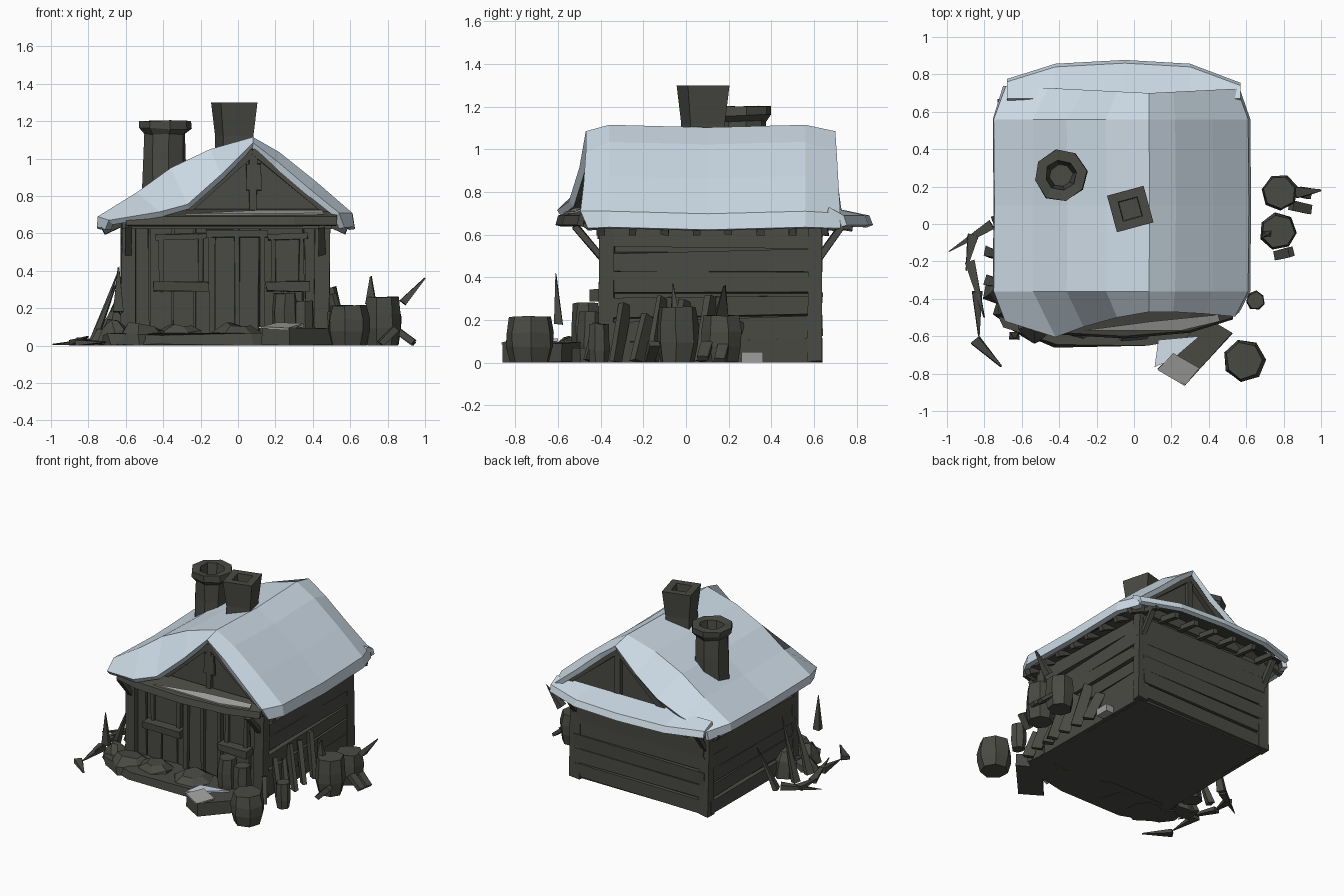
import bpy, bmesh, math, random
from mathutils import Vector, Matrix

random.seed(4)
if "Cube" in bpy.data.objects:
    bpy.data.objects.remove(bpy.data.objects["Cube"])


def material(name, r, g, b):
    m = bpy.data.materials.new(name)
    m.use_nodes = True
    m.diffuse_color = (r, g, b, 1)
    m.node_tree.nodes["Principled BSDF"].inputs["Base Color"].default_value = (r, g, b, 1)
    return m


WOOD = material("dark_timber", 0.068, 0.069, 0.058)
SNOW = material("pale_snow", 0.61, 0.71, 0.79)
ICE = material("grey_frost", 0.34, 0.34, 0.33)


def finish(name, bm, *mats, jitter=0.0, fix=True):
    for v in bm.verts:
        v.co += Vector([random.uniform(-jitter, jitter) for _ in range(3)])
        v.co.z = max(v.co.z, 0)
    if fix:
        bmesh.ops.recalc_face_normals(bm, faces=bm.faces)
    mesh = bpy.data.meshes.new(name)
    bm.to_mesh(mesh)
    bm.free()
    ob = bpy.data.objects.new(name, mesh)
    bpy.context.collection.objects.link(ob)
    for m in mats:
        mesh.materials.append(m)
    return ob


def box(name, lo, hi, jitter=0.0):
    """Timber box between two corners."""
    bm = bmesh.new()
    lo, hi = Vector(lo), Vector(hi)
    bmesh.ops.create_cube(bm, size=1, matrix=Matrix.Translation((lo + hi) / 2)
                          @ Matrix.Diagonal((*(hi - lo), 1)))
    return finish(name, bm, WOOD, jitter=jitter)


def beam(name, p, q, w, t, taper=1.0, jitter=0.004, mat=WOOD):
    """Rectangular bar from p to q, optionally narrowing towards q."""
    bm = bmesh.new()
    p, q = Vector(p), Vector(q)
    d = q - p
    bmesh.ops.create_cube(bm, size=1)
    for v in bm.verts:
        s = taper if v.co.z > 0 else 1
        v.co = Vector((v.co.x * w * s, v.co.y * t * s, v.co.z * d.length))
    bm.transform(Matrix.Translation((p + q) / 2) @ d.to_track_quat('Z', 'Y').to_matrix().to_4x4())
    return finish(name, bm, mat, jitter=jitter)


def lathe(name, x, y, profile, sides, turn=0.0, jitter=0.0):
    """Faceted turned shape, closed at both ends."""
    bm = bmesh.new()
    rings = []
    for r, z in profile:
        angles = [turn + math.tau * i / sides for i in range(sides)]
        rings.append([bm.verts.new((x + r * math.cos(a), y + r * math.sin(a), z)) for a in angles])
    for a, b in zip(rings, rings[1:]):
        for i in range(sides):
            j = (i + 1) % sides
            bm.faces.new((a[i], a[j], b[j], b[i]))
    bm.faces.new(rings[0])
    bm.faces.new(rings[-1])
    return finish(name, bm, WOOD, jitter=jitter)


def prism(name, base, offset, mat=WOOD, jitter=0.0):
    """Polygon extruded along an offset."""
    bm = bmesh.new()
    face = bm.faces.new([bm.verts.new(p) for p in base])
    new = bmesh.ops.extrude_face_region(bm, geom=[face])["geom"]
    bmesh.ops.translate(bm, vec=offset, verts=[v for v in new if isinstance(v, bmesh.types.BMVert)])
    return finish(name, bm, mat, jitter=jitter)


def loft(name, rows, mats, thickness):
    """Open sheet through rows of points, thickened downwards."""
    bm = bmesh.new()
    grid = [[bm.verts.new(p) for p in row] for row in rows]
    for a, b in zip(grid, grid[1:]):
        for i in range(len(a) - 1):
            bm.faces.new((a[i], a[i + 1], b[i + 1], b[i]))
    bm.normal_update()
    if sum(f.normal.z for f in bm.faces) < 0:
        bmesh.ops.reverse_faces(bm, faces=bm.faces[:])
    ob = finish(name, bm, *mats, fix=False)
    mod = ob.modifiers.new("thickness", 'SOLIDIFY')
    mod.thickness = thickness
    mod.offset = -1
    mod.material_offset = 1
    return ob


# Log walls
box("wall_core", (-0.59, -0.35, 0), (0.45, 0.61, 0.67))
for i in range(6):
    z = 0.06 + i * 0.105
    w = random.uniform(0.09, 0.105)
    for side, x in (("left", 0.455), ("right", -0.595)):
        beam(f"{side}_log", (x, -0.35, z + random.uniform(-0.02, 0.02)), (x, 0.61, z), 0.05, w, jitter=0.009)
    beam("back_log", (-0.59, 0.61, z), (0.45, 0.61, z + random.uniform(-0.015, 0.015)), 0.05, w, jitter=0.008)
for x in (-0.585, 0.45):
    for y in (-0.37, 0.60):
        beam("corner_post", (x, y, 0), (x, y, 0.67), 0.08, 0.07, jitter=0.008)
        out = -0.15 if y < 0 else 0.13
        beam("eave_brace", (x, y, 0.46), (x, y + out, 0.64), 0.035, 0.03)

# Front boards, door and windows
for i in range(9):
    x = -0.53 + i * 0.118
    beam("front_board", (x, -0.355, 0.02), (x, -0.355, 0.66), 0.108, 0.03, jitter=0.008)
box("door", (-0.12, -0.385, 0.07), (0.11, -0.36, 0.58), jitter=0.004)
for x in (-0.14, -0.005, 0.13):
    beam("door_post", (x, -0.39, 0.06), (x, -0.39, 0.61), 0.03, 0.035)
beam("door_lintel", (-0.17, -0.395, 0.6), (0.16, -0.395, 0.6), 0.035, 0.04)
for lo, hi, name in ((-0.41, -0.2, "right_window"), (0.19, 0.34, "left_window")):
    box(name + "_shutter", (lo, -0.38, 0.33), (hi, -0.36, 0.58), jitter=0.005)
    for x in (lo, hi):
        beam(name + "_upright", (x, -0.385, 0.31), (x, -0.385, 0.59), 0.025, 0.03)
    beam(name + "_head", (lo - 0.03, -0.39, 0.58), (hi + 0.03, -0.39, 0.585), 0.025, 0.03)
    box(name + "_sill", (lo - 0.04, -0.45, 0.29), (hi + 0.04, -0.37, 0.34), jitter=0.008)
beam("front_plate", (-0.62, -0.41, 0.65), (0.5, -0.41, 0.65), 0.05, 0.05)

# Attic and gable boards
prism("attic", [(-0.42, -0.42, 0.65), (0.55, -0.42, 0.65), (0.08, -0.42, 1.05)], (0, 1.06, 0))
for y in (-0.44, 0.66):
    beam("gable_post", (0.08, y, 0.7), (0.08, y, 1.02), 0.04, 0.03)
    for x in (-0.3, 0.5):
        beam("gable_rafter", (x, y, 0.7), (0.08, y, 1.045), 0.04, 0.045)
box("gable_window", (0.045, -0.455, 0.83), (0.125, -0.44, 0.97), jitter=0.004)

# Snowy roof: slumped sheet with lower, narrower ends
middle = [(-0.755, 0.635), (-0.75, 0.69), (-0.54, 0.82), (-0.36, 0.95), (-0.15, 1.05), (0.08, 1.115),
          (0.22, 1.035), (0.42, 0.875), (0.61, 0.71), (0.622, 0.635)]
back = [(-0.70, 0.62), (-0.685, 0.68), (-0.46, 0.73), (-0.27, 0.80), (-0.09, 0.93), (0.08, 1.085),
        (0.21, 0.99), (0.38, 0.84), (0.55, 0.70), (0.565, 0.63)]
front = [(-0.71, -0.46, 0.62), (-0.69, -0.52, 0.67), (-0.42, -0.605, 0.715), (-0.27, -0.55, 0.755),
         (-0.09, -0.50, 0.915), (0.08, -0.47, 1.085), (0.21, -0.47, 0.985), (0.38, -0.48, 0.84),
         (0.54, -0.495, 0.71), (0.57, -0.46, 0.63)]
rows = [front,
        [(x, -0.36, z) for x, z in middle],
        [(x + 0.004, 0.1, z - 0.012) for x, z in middle],
        [(x, 0.56, z) for x, z in middle],
        [(x, 0.70 + 0.05 * abs(x - 0.08), z) for x, z in back]]
roof = loft("snow_roof", rows, (SNOW, WOOD), 0.035)


def pent(name, xs, inner, lips, mats):
    """Shallow lean-to strip under a gable, with a dropped lip."""
    return loft(name, [[(x, inner, 0.73) for x in xs],
                       [(x, y, 0.69) for x, y in zip(xs, lips)],
                       [(x, y * 1.02, 0.645) for x, y in zip(xs, lips)]], mats, 0.03)


# Pent roofs under the gables
front_pent = pent("front_pent", (-0.6, -0.4, -0.05, 0.3, 0.53), -0.44,
                  (-0.53, -0.58, -0.6, -0.57, -0.5), (WOOD, WOOD))
back_pent = pent("back_pent", (-0.68, -0.42, -0.05, 0.3, 0.57), 0.67,
                 (0.76, 0.84, 0.86, 0.84, 0.74), (SNOW, WOOD))
prism("pent_frost", [(-0.28, -0.57, 0.697), (0.25, -0.57, 0.697), (0.46, -0.52, 0.7), (0.45, -0.485, 0.715),
                     (0.1, -0.52, 0.715)], (0, 0, 0.009), ICE)
for i in range(8):
    y = -0.4 + i * 0.15
    for x, s in ((-0.6, -1), (0.46, 1)):
        beam("rafter_end", (x, y, 0.67), (x + s * 0.12, y, 0.615), 0.035, 0.04)
for i in range(7):
    x = -0.54 + i * 0.165
    beam("back_rafter_end", (x, 0.61, 0.66), (x, 0.78, 0.635), 0.035, 0.035)

# Chimneys with open flues
lathe("square_chimney", -0.02, 0.08, [(0.12, 0.95), (0.118, 1.12), (0.143, 1.3), (0.075, 1.3), (0.07, 1.18)],
      4, 1.05)
lathe("round_chimney", -0.39, 0.26, [(0.125, 0.82), (0.118, 1.0), (0.115, 1.13), (0.14, 1.16), (0.14, 1.2),
                                     (0.085, 1.2), (0.06, 1.0)], 8, 0.2, jitter=0.006)

# Barrels
for x, y, r, h in ((0.78, 0.17, 0.097, 0.22), (0.77, -0.04, 0.1, 0.26), (0.59, -0.73, 0.113, 0.215),
                   (0.65, -0.41, 0.052, 0.18), (0.25, -0.47, 0.07, 0.28), (0.35, -0.45, 0.06, 0.24)):
    lathe("barrel", x, y, [(r * 0.82, 0), (r, h * 0.35), (r, h * 0.65), (r * 0.88, h)], 7,
          random.random(), jitter=0.004)

# Porch stones
prism("porch_slab", [(-0.72, -0.5, 0), (-0.69, -0.56, 0), (-0.42, -0.65, 0), (0.08, -0.65, 0), (0.32, -0.6, 0),
                     (0.5, -0.5, 0), (0.48, -0.3, 0), (-0.62, -0.3, 0)], (0, 0, 0.06), jitter=0.012)
for x, r in ((-0.52, 0.14), (-0.3, 0.13), (0.0, 0.15)):
    lathe("porch_stone", x, -0.51, [(r, 0), (r * 0.9, 0.07), (r * 0.5, 0.11)], 6, x, jitter=0.015)

# Log bench with its snow and frost
prism("log_bench", [(0.13, -0.77, 0), (0.27, -0.86, 0), (0.53, -0.58, 0), (0.38, -0.5, 0)], (0, 0, 0.095),
      jitter=0.006)
prism("bench_snow", [(0.11, -0.765, 0.09), (0.13, -0.62, 0.09), (0.35, -0.6, 0.1), (0.21, -0.72, 0.1)],
      (0, 0, 0.012), SNOW)
prism("bench_frost", [(0.125, -0.78, 0.092), (0.27, -0.865, 0.085), (0.35, -0.77, 0.11), (0.21, -0.69, 0.115)],
      (0, 0, 0.009), ICE)
prism("ground_snow", [(0.48, 0.26, 0), (0.54, 0.26, 0), (0.54, 0.36, 0), (0.48, 0.36, 0)], (0, 0, 0.05), ICE)

# Planks leaning on the left wall
for y, h, lean in ((-0.42, 0.18, 0.03), (-0.3, 0.27, 0.06), (-0.2, 0.22, 0.05), (-0.13, 0.3, 0.07),
                   (-0.02, 0.29, 0.06), (0.1, 0.31, 0.06), (0.22, 0.2, 0.05)):
    beam("leaning_plank", (0.5 + lean, y - 0.03, 0), (0.49, y + 0.02, h), 0.03, 0.07, jitter=0.006)
for y, z in ((0.18, 0.0), (0.1, 0.01), (-0.15, 0.0)):
    beam("fallen_stick", (0.84, y, 0.09), (0.94 if y > 0 else 0.76, y - 0.02, z + 0.01), 0.05, 0.03)

# Brush, rubble and splinters on the right side
for x, y, r, h in ((-0.66, -0.46, 0.09, 0.14), (-0.72, -0.36, 0.08, 0.08), (-0.66, -0.2, 0.08, 0.18)):
    lathe("rubble", x, y, [(r, 0), (r * 0.8, h * 0.6), (r * 0.3, h)], 6, x, jitter=0.015)
shards = [((-0.76, 0.0, 0.02), (-0.99, -0.15, 0.005)), ((-0.86, -0.06, 0.01), (-0.9, -0.25, 0.03)),
          ((-0.88, -0.2, 0.01), (-0.8, -0.5, 0.05)), ((-0.84, -0.36, 0.02), (-0.83, -0.6, 0.01)),
          ((-0.85, -0.62, 0.01), (-0.71, -0.76, 0.02)), ((-0.78, -0.15, 0), (-0.63, -0.2, 0.42)),
          ((-0.78, -0.3, 0), (-0.64, -0.34, 0.36)), ((-0.74, 0.02, 0), (-0.63, 0.08, 0.3)),
          ((-0.64, -0.6, 0.18), (-0.64, -0.61, 0.42)), ((0.88, 0.17, 0.23), (1.0, 0.18, 0.36)),
          ((0.71, -0.05, 0.22), (0.71, -0.06, 0.37))]
for p, q in shards:
    beam("splinter", p, q, 0.055, 0.04, taper=0.1)

# Soft shading on the snow only
for ob in bpy.context.view_layer.objects:
    ob.select_set(ob in (roof, front_pent, back_pent))
bpy.context.view_layer.objects.active = roof
bpy.ops.object.shade_smooth_by_angle(angle=math.radians(28))
